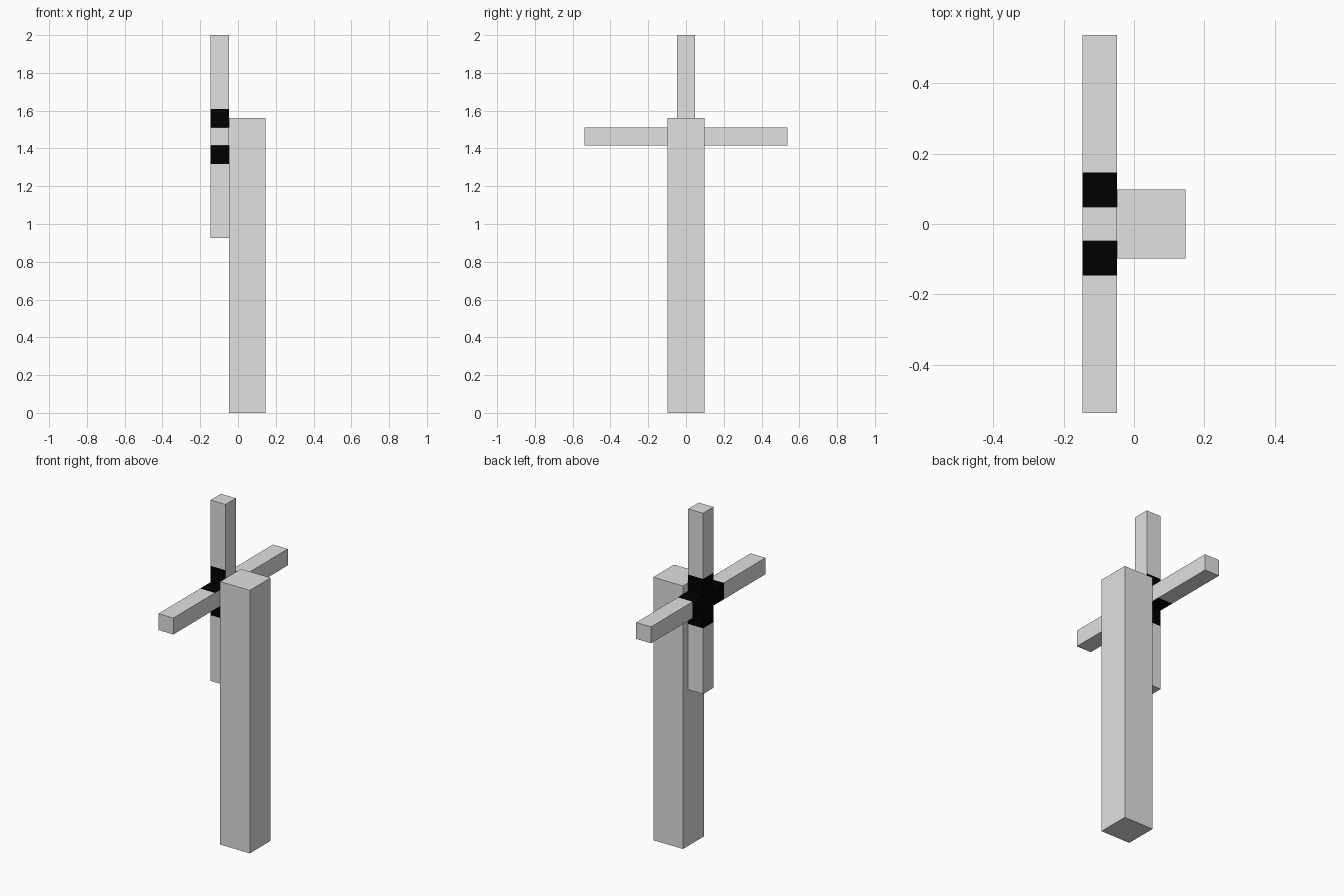
import bpy, bmesh
from mathutils import Vector

if "Cube" in bpy.data.objects:
    bpy.data.objects.remove(bpy.data.objects["Cube"])

U = 2 / 20.5  # one block unit


def material(name, value):
    m = bpy.data.materials.new(name)
    m.diffuse_color = (value, value, value, 1)
    m.use_nodes = True
    m.node_tree.nodes["Principled BSDF"].inputs["Base Color"].default_value = m.diffuse_color
    return m


GREY = material("light grey", 0.75)
BLACK = material("black", 0.0)


def box(name, lo, hi, cuts=()):
    """Box between two corners (block units), cut along (axis, position) planes."""
    lo, hi = Vector(lo), Vector(hi)
    bm = bmesh.new()
    bmesh.ops.create_cube(bm, size=1)
    for v in bm.verts:
        v.co = Vector((v.co[i] + 0.5) * (hi[i] - lo[i]) + lo[i] for i in range(3))
    for axis, pos in cuts:
        co, no = Vector(), Vector()
        co[axis], no[axis] = pos, 1
        bmesh.ops.bisect_plane(bm, geom=bm.verts[:] + bm.edges[:] + bm.faces[:],
                               plane_co=co, plane_no=no)
    bm.normal_update()
    # black binding around the crossing, except on the side facing the post
    for f in bm.faces:
        c = f.calc_center_median()
        near = abs(c.y) < 1.49 and abs(c.z - 15) < 1.49
        f.material_index = int(bool(cuts) and near and f.normal.x < 0.5)
    bmesh.ops.scale(bm, vec=(U, U, U), verts=bm.verts)
    me = bpy.data.meshes.new(name)
    bm.to_mesh(me)
    bm.free()
    me.materials.append(GREY)
    me.materials.append(BLACK)
    ob = bpy.data.objects.new(name, me)
    bpy.context.collection.objects.link(ob)
    return ob


# Thick standing post
box("post", (-0.5, -1, 0), (1.5, 1, 16))

# Upright bar of the cross, cut at the binding and the crossing
box("upright_bar", (-1.5, -0.5, 9.5), (-0.5, 0.5, 20.5),
    [(2, z) for z in (13.5, 14.5, 15.5, 16.5)])

# Cross arms, mirrored to both sides
arm = box("cross_arms", (-1.5, 0.5, 14.5), (-0.5, 5.5, 15.5), [(1, 1.5)])
mirror = arm.modifiers.new("mirror", 'MIRROR')
mirror.use_axis = (False, True, False)
mirror.use_mirror_merge = False
